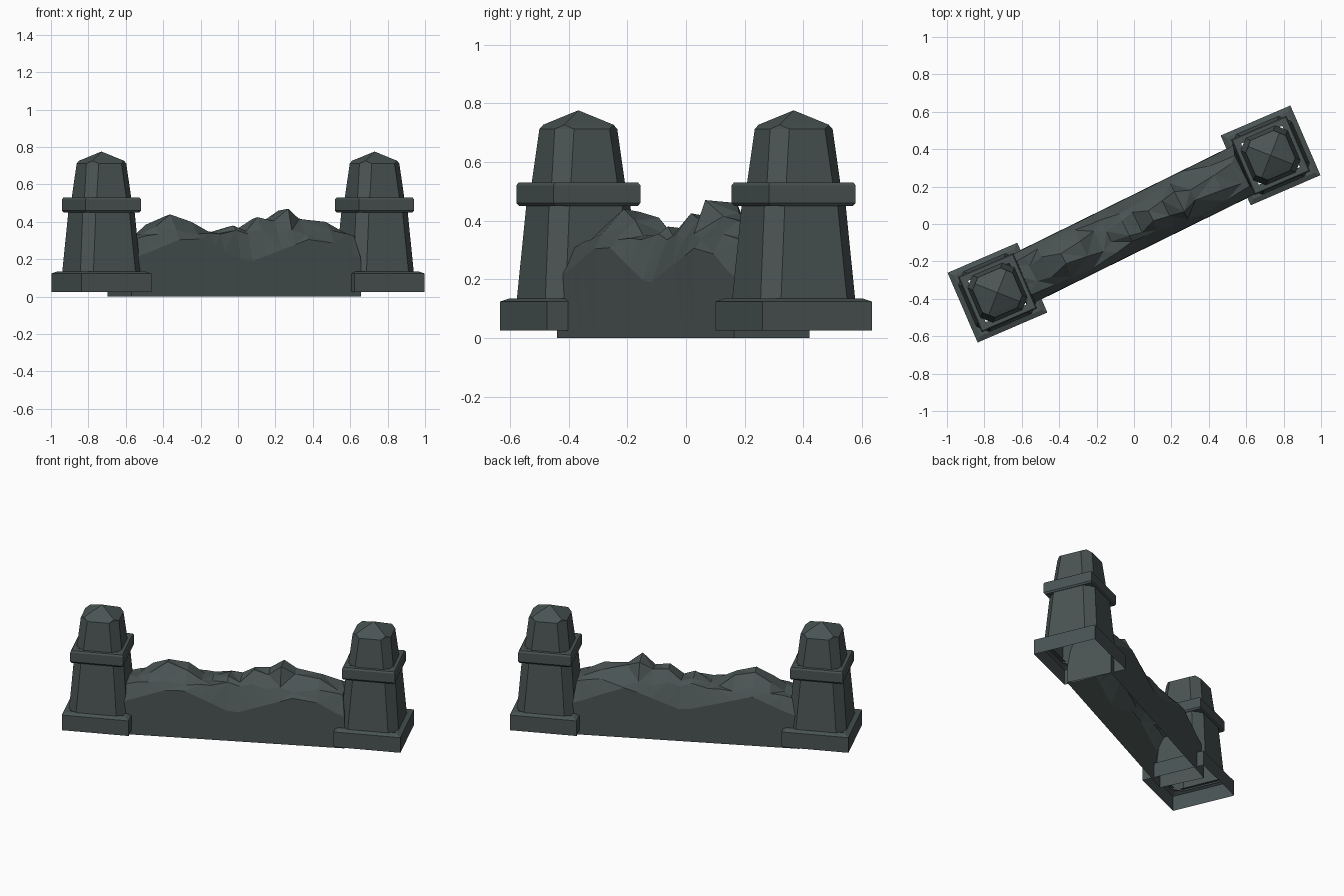
import bpy, bmesh, math
from mathutils import Matrix, Vector

if "Cube" in bpy.data.objects:
    bpy.data.objects.remove(bpy.data.objects["Cube"])

stone = bpy.data.materials.new("dark slate stone")
stone.diffuse_color = (0.068, 0.088, 0.087, 1)
stone.use_nodes = True
stone.node_tree.nodes["Principled BSDF"].inputs["Base Color"].default_value = stone.diffuse_color


def finish(bm, name, location=(0, 0, 0), angle=0):
    bmesh.ops.recalc_face_normals(bm, faces=bm.faces)
    mesh = bpy.data.meshes.new(name)
    bm.to_mesh(mesh)
    bm.free()
    mesh.materials.append(stone)
    obj = bpy.data.objects.new(name, mesh)
    obj.location = location
    obj.rotation_euler.z = math.radians(angle)
    bpy.context.collection.objects.link(obj)
    return obj


def ring(bm, h, z, c=0):
    """Square outline of half width h, with corners cut by c if given."""
    pts = []
    for k in range(4):
        rot = Matrix.Rotation(k * math.pi / 2, 3, 'Z')
        corner = [(h, h - c, z), (h - c, h, z)] if c else [(h, h, z)]
        pts += [bm.verts.new(rot @ Vector(p)) for p in corner]
    return pts


def bridge(bm, a, b):
    n = len(a)
    for i in range(n):
        j = (i + 1) % n
        bm.faces.new((a[i], a[j], b[j], b[i]))


def stack(bm, levels, c=0):
    rings = [ring(bm, h, z, c) for h, z in levels]
    for a, b in zip(rings, rings[1:]):
        bridge(bm, a, b)
    return rings


def pillar(side, x, y):
    # square foot with a sloped top, open below
    bm = bmesh.new()
    stack(bm, [(0.203, 0.025), (0.203, 0.124), (0.178, 0.135), (0.16, 0.135)])
    finish(bm, side + "_pillar_foot", (x, y, 0), 23.3)

    # tapered shaft with cut corners
    bm = bmesh.new()
    stack(bm, [(0.176, 0.125), (0.150, 0.465)], 0.053)
    finish(bm, side + "_pillar_shaft", (x, y, 0), 23.3)

    # collar band
    bm = bmesh.new()
    stack(bm, [(0.130, 0.450), (0.154, 0.450), (0.161, 0.460),
               (0.161, 0.520), (0.155, 0.530), (0.120, 0.530)])
    finish(bm, side + "_pillar_collar", (x, y, 0), 23.3)

    # upper block with a low pyramid roof; corner cuts run up to the ridges
    bm = bmesh.new()
    c = 0.05
    eave = stack(bm, [(0.137, 0.52), (0.116, 0.712)], c)[-1]
    ridge = ring(bm, 0.116 - c / 2, 0.727)
    apex = bm.verts.new((0, 0, 0.776))
    for k in range(4):
        n = (k + 1) % 4
        bm.faces.new((eave[2 * k], eave[2 * k + 1], ridge[k]))
        bm.faces.new((eave[2 * k + 1], eave[2 * n], ridge[n], ridge[k]))
        bm.faces.new((ridge[k], ridge[n], apex))
    finish(bm, side + "_pillar_top", (x, y, 0), 23.3)


pillar("left", -0.73, -0.367)
pillar("right", 0.73, 0.367)


def interp(points, u):
    for (a, p), (b, q) in zip(points, points[1:]):
        if u <= b:
            return p + (q - p) * (u - a) / (b - a)
    return points[-1][1]


# broken wall: cross-sections along its length, open below
crest = [(-0.69, 0.31), (-0.60, 0.335), (-0.52, 0.385), (-0.42, 0.44),
         (-0.30, 0.41), (-0.21, 0.35), (-0.15, 0.345), (-0.05, 0.38),
         (0.02, 0.36), (0.10, 0.425), (0.19, 0.415), (0.27, 0.47),
         (0.35, 0.425), (0.50, 0.40), (0.61, 0.35), (0.645, 0.335)]
front_edge = [(-0.70, 0.20), (-0.35, 0.33), (-0.01, 0.18), (0.42, 0.33), (0.66, 0.20)]
back_edge = [(-0.70, 0.20), (-0.42, 0.32), (0.0, 0.20), (0.35, 0.33), (0.66, 0.20)]
bm = bmesh.new()
rows = []
last = len(crest) - 1
for i, (u, z) in enumerate(crest):
    low = {0: -0.706, last: 0.662}.get(i, u)      # ends lean in slightly
    shoulder = min(z - 0.01, 0.335 + 0.02 * (i % 2))
    half = []
    for s, edge in ((-1, front_edge), (1, back_edge)):
        e = min(interp(edge, u), shoulder - 0.01)
        inset = 0.015 + 0.3 * (shoulder - e)
        half.append([(low, s * 0.143, 0), (low, s * 0.141, e),
                     (u, s * (0.141 - inset), shoulder),
                     (u, s * (0.03 + 0.015 * (i % 3)), z - (0.01 if s * (i % 2 - 0.5) > 0 else 0))])
    rows.append([bm.verts.new(p) for p in half[0] + half[1][::-1]])
for a, b in zip(rows, rows[1:]):
    for k in range(7):
        bm.faces.new((a[k], b[k], b[k + 1], a[k + 1]))
bm.faces.new(rows[0])
bm.faces.new(rows[-1])
bmesh.ops.triangulate(bm, faces=bm.faces)
finish(bm, "broken_wall", (0, 0, 0), 26.2)
